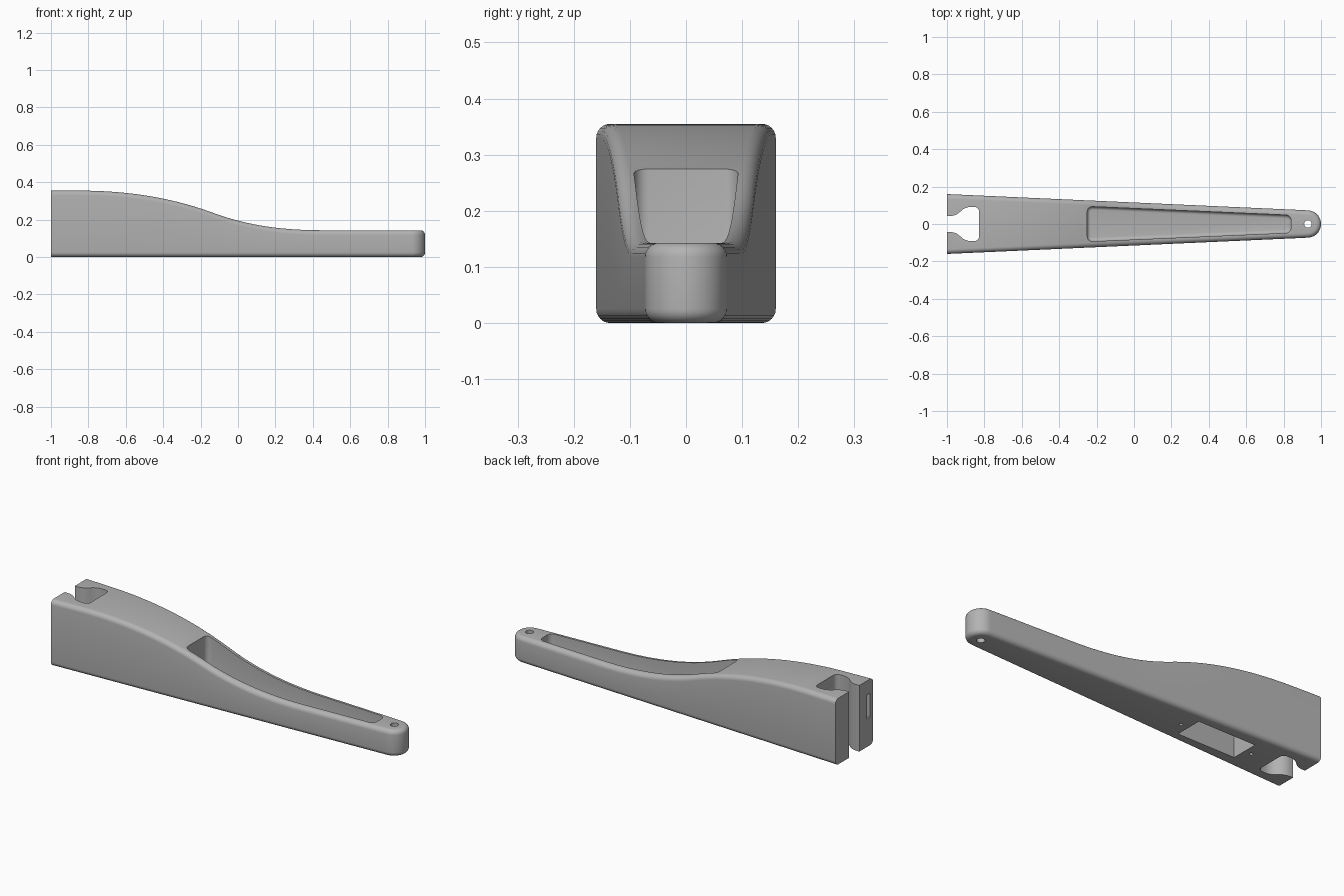
import bpy, bmesh
from math import sin, cos, pi

if "Cube" in bpy.data.objects:
    bpy.data.objects.remove(bpy.data.objects["Cube"])

grey = bpy.data.materials.new("matte grey")
grey.use_nodes = True
COLOUR = (0.45, 0.45, 0.45, 1)
grey.diffuse_color = COLOUR
grey.node_tree.nodes["Principled BSDF"].inputs["Base Color"].default_value = COLOUR


def make_object(name, bm):
    bmesh.ops.recalc_face_normals(bm, faces=bm.faces)
    mesh = bpy.data.meshes.new(name)
    bm.to_mesh(mesh)
    bm.free()
    mesh.materials.append(grey)
    ob = bpy.data.objects.new(name, mesh)
    bpy.context.collection.objects.link(ob)
    return ob


def ease(x, x0, z0, s0, x1, z1, s1):
    """Cubic from (x0, z0) to (x1, z1) with end slopes s0 and s1."""
    t, span = (x - x0) / (x1 - x0), x1 - x0
    mix = t * t * (3 - 2 * t)
    return (z0 + (z1 - z0) * mix + span * s0 * t * (1 - t) ** 2
            + span * s1 * t * t * (t - 1))


def height(x):
    if x < -0.85:
        return 0.355
    if x < -0.13:
        return ease(x, -0.85, 0.355, 0, -0.13, 0.235, -0.37)
    if x < 0.45:
        return ease(x, -0.13, 0.235, -0.37, 0.45, 0.143, 0)
    return 0.143


# Handle body: rounded-tip taper, stacked as rings with filleted rims
TIP_X, TIP_R, FILLET = 0.927, 0.073, 0.025
SPINE, ARC, STEPS = 48, 12, 6


def half_outline(inset):
    """Points from the butt to the tip: (profile x, x, y)."""
    pts = []
    for i in range(SPINE):
        x = -1 + (TIP_X + 1) * i / SPINE
        pts.append((x, x, 0.16 - 0.045 * (x + 1) - inset))
    r = TIP_R - inset
    for i in range(ARC + 1):
        a = pi / 2 * (1 - i / ARC)
        pts.append((1, TIP_X + r * cos(a), r * sin(a) if i < ARC else 0))
    return pts


def body_ring(bm, inset, rise, at_top):
    half = half_outline(inset)
    loop = [(p, x, -y) for p, x, y in half] + half[-2::-1]
    return [bm.verts.new((x, y, height(p) - rise if at_top else rise))
            for p, x, y in loop]


bm = bmesh.new()
angles = [pi / 2 * i / STEPS for i in range(STEPS + 1)]
rings = [body_ring(bm, FILLET * (1 - sin(a)), FILLET * (1 - cos(a)), False)
         for a in angles]
rings += [body_ring(bm, FILLET * (1 - sin(a)), FILLET * (1 - cos(a)), True)
          for a in reversed(angles)]
n = len(rings[0])
for low, high in zip(rings, rings[1:]):
    for i in range(n):
        j = (i + 1) % n
        bm.faces.new((low[i], low[j], high[j], high[i]))
for ring in (rings[0], rings[-1]):
    for i in range(n // 2 - 1):
        bm.faces.new((ring[i], ring[i + 1], ring[n - 2 - i], ring[n - 1 - i]))
    mid = n // 2
    bm.faces.new((ring[mid - 1], ring[mid], ring[mid + 1]))
body = make_object("handle_body", bm)


# Cutters
def prism(name, outline, z0, z1, corner=0, floor=0):
    bm = bmesh.new()
    base = [bm.verts.new((x, y, z0)) for x, y in outline]
    top = [bm.verts.new((x, y, z1)) for x, y in outline]
    bm.faces.new(base)
    bm.faces.new(top)
    for i in range(len(base)):
        j = (i + 1) % len(base)
        bm.faces.new((base[i], base[j], top[j], top[i]))
    bmesh.ops.recalc_face_normals(bm, faces=bm.faces)
    if corner:
        upright = [e for e in bm.edges
                   if abs(e.verts[0].co.z - e.verts[1].co.z) > 0.01]
        bmesh.ops.bevel(bm, geom=upright, offset=corner, segments=6,
                        profile=0.5, affect='EDGES')
    if floor:
        low = [e for e in bm.edges if all(v.co.z < z0 + 0.001 for v in e.verts)]
        bmesh.ops.bevel(bm, geom=low, offset=floor, segments=4,
                        profile=0.5, affect='EDGES')
    return make_object(name, bm)


def mirrored(half):
    return [(x, -y) for x, y in half] + [(x, y) for x, y in reversed(half)]


def circle(cx, r, sides):
    return [(cx + r * cos(2 * pi * i / sides), r * sin(2 * pi * i / sides))
            for i in range(sides)]


cutters = [
    prism("top_pocket", mirrored([(-0.25, 0.094), (0.84, 0.047)]),
          0.04, 0.5, corner=0.028, floor=0.018),
    prism("butt_keyhole", mirrored([(-1.1, 0.043), (-0.955, 0.043),
                                    (-0.9, 0.091), (-0.828, 0.091)]),
          -0.1, 0.5, corner=0.025),
    prism("underside_well", mirrored([(-0.67, 0.075), (-0.33, 0.075)]), -0.1, 0.2),
    prism("butt_slot", [(-1.1, -0.133), (-0.85, -0.133),
                        (-0.85, -0.108), (-1.1, -0.108)], 0.15, 0.28),
    prism("tip_hole", circle(0.93, 0.02, 32), -0.1, 0.5),
]
for cx in (-0.71, -0.285):
    cutters.append(prism("screw_hole", circle(cx, 0.009, 16), -0.1, 0.06))

bpy.context.view_layer.objects.active = body
body.select_set(True)
for cutter in cutters:
    cutter.hide_render = True
    mod = body.modifiers.new(cutter.name, 'BOOLEAN')
    mod.operation = 'DIFFERENCE'
    mod.solver = 'EXACT'
    mod.object = cutter
    bpy.ops.object.modifier_apply(modifier=mod.name)
    bpy.data.objects.remove(cutter)

bpy.ops.object.shade_smooth_by_angle(angle=pi / 6)
